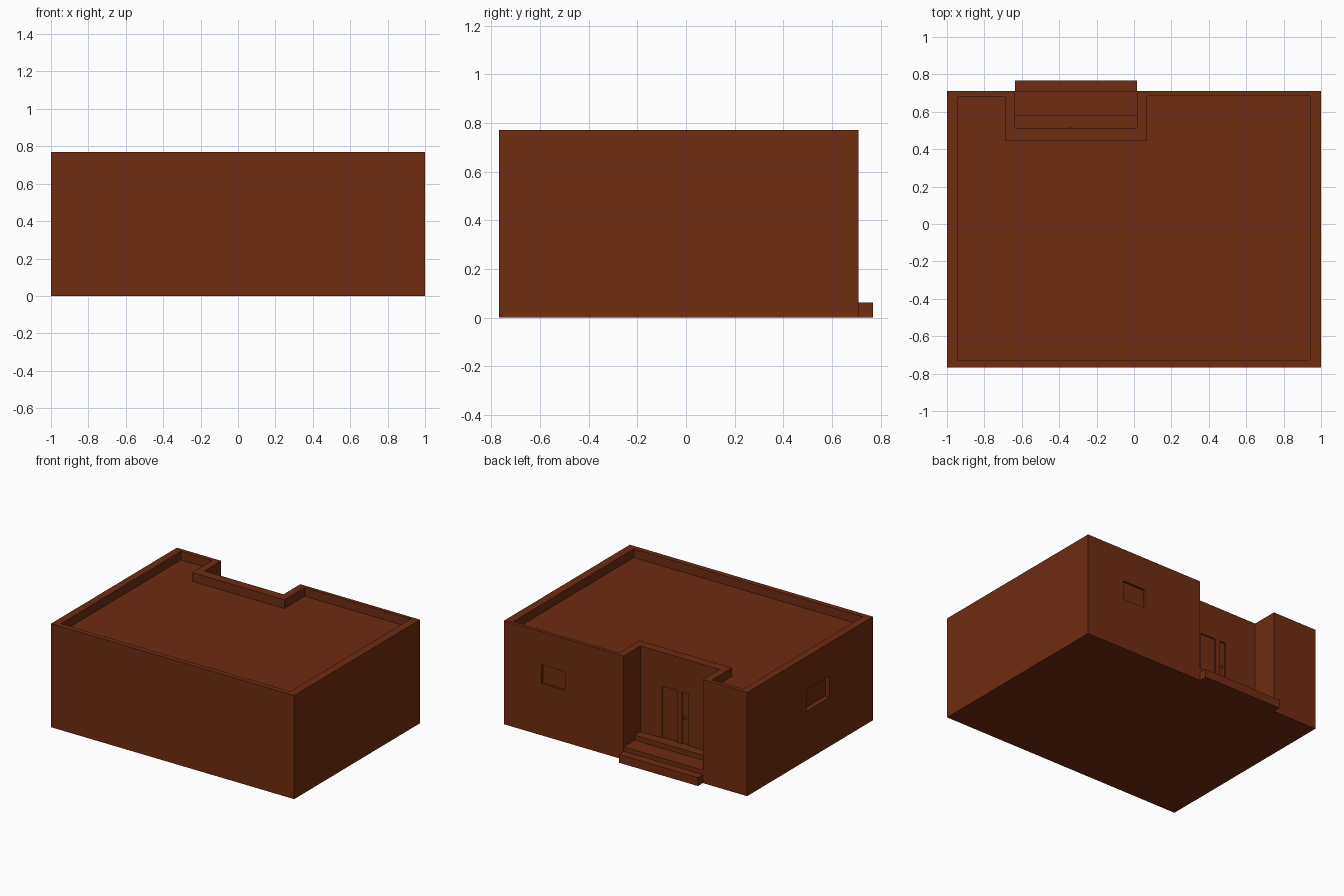
import bpy, bmesh
from mathutils import Vector

if "Cube" in bpy.data.objects:
    bpy.data.objects.remove(bpy.data.objects["Cube"])

mat = bpy.data.materials.new("brown")
mat.diffuse_color = (0.16, 0.025, 0.005, 1)
mat.use_nodes = True
mat.node_tree.nodes["Principled BSDF"].inputs["Base Color"].default_value = mat.diffuse_color


def prism(name, points, offset):
    """Extrude a flat outline of 3D points along an offset."""
    bm = bmesh.new()
    face = bm.faces.new([bm.verts.new(p) for p in points])
    ext = bmesh.ops.extrude_face_region(bm, geom=[face])
    verts = [v for v in ext["geom"] if isinstance(v, bmesh.types.BMVert)]
    bmesh.ops.translate(bm, verts=verts, vec=Vector(offset))
    bmesh.ops.recalc_face_normals(bm, faces=bm.faces)
    mesh = bpy.data.meshes.new(name)
    bm.to_mesh(mesh)
    bm.free()
    obj = bpy.data.objects.new(name, mesh)
    bpy.context.collection.objects.link(obj)
    mesh.materials.append(mat)
    return obj


def box(name, x, y, z):
    pts = [(x[0], y[0], z[0]), (x[1], y[0], z[0]), (x[1], y[1], z[0]), (x[0], y[1], z[0])]
    return prism(name, pts, (0, 0, z[1] - z[0]))


def cut(target, cutter):
    mod = target.modifiers.new("cut", "BOOLEAN")
    mod.operation = "DIFFERENCE"
    mod.solver = "EXACT"
    mod.object = cutter
    cutter.hide_render = True
    bpy.context.view_layer.objects.active = target
    bpy.ops.object.modifier_apply(modifier=mod.name)
    bpy.data.objects.remove(cutter)


# House body with a notched entrance in the back wall
L, R, WALL, BACK = -0.635, 0.015, 0.513, 0.71
outline = [(-1, -0.768), (1, -0.768), (1, BACK), (R, BACK),
           (R, WALL), (L, WALL), (L, BACK), (-1, BACK)]
house = prism("house_body", [(x, y, 0) for x, y in outline], (0, 0, 0.77))

# Sunken flat roof, leaving a parapet
roof = [(-0.945, -0.73), (0.94, -0.73), (0.94, 0.685), (0.07, 0.685),
        (0.07, 0.445), (-0.69, 0.445), (-0.69, 0.68), (-0.945, 0.68)]
cut(house, prism("roof_cutter", [(x, y, 0.705) for x, y in roof], (0, 0, 0.2)))

# Shallow window and door recesses
recesses = [
    ((0.50, 0.69), (BACK - 0.015, 0.8), (0.385, 0.525)),       # back window
    ((-1.1, -0.965), (-0.258, 0.013), (0.365, 0.525)),         # side window
    ((-0.285, -0.16), (WALL - 0.01, 0.6), (0.133, 0.52)),      # door sidelight
    ((-0.374, -0.325), (WALL - 0.01, 0.6), (0.133, 0.52)),     # door edge panel
]
for x, y, z in recesses:
    cut(house, box("recess_cutter", x, y, z))

# Entrance steps from one stair profile
stairs = [(0.50, 0), (0.768, 0), (0.768, 0.062), (0.709, 0.062), (0.709, 0.095),
          (0.58, 0.095), (0.58, 0.133), (0.50, 0.133)]
prism("entrance_steps", [(L, y, z) for y, z in stairs], (R - L, 0, 0))

# Door knob
bpy.ops.mesh.primitive_uv_sphere_add(segments=12, ring_count=8, radius=0.01,
                                     location=(-0.345, WALL - 0.004, 0.33))
knob = bpy.context.object
knob.name = "door_knob"
knob.data.materials.append(mat)
bpy.ops.object.shade_smooth_by_angle()
